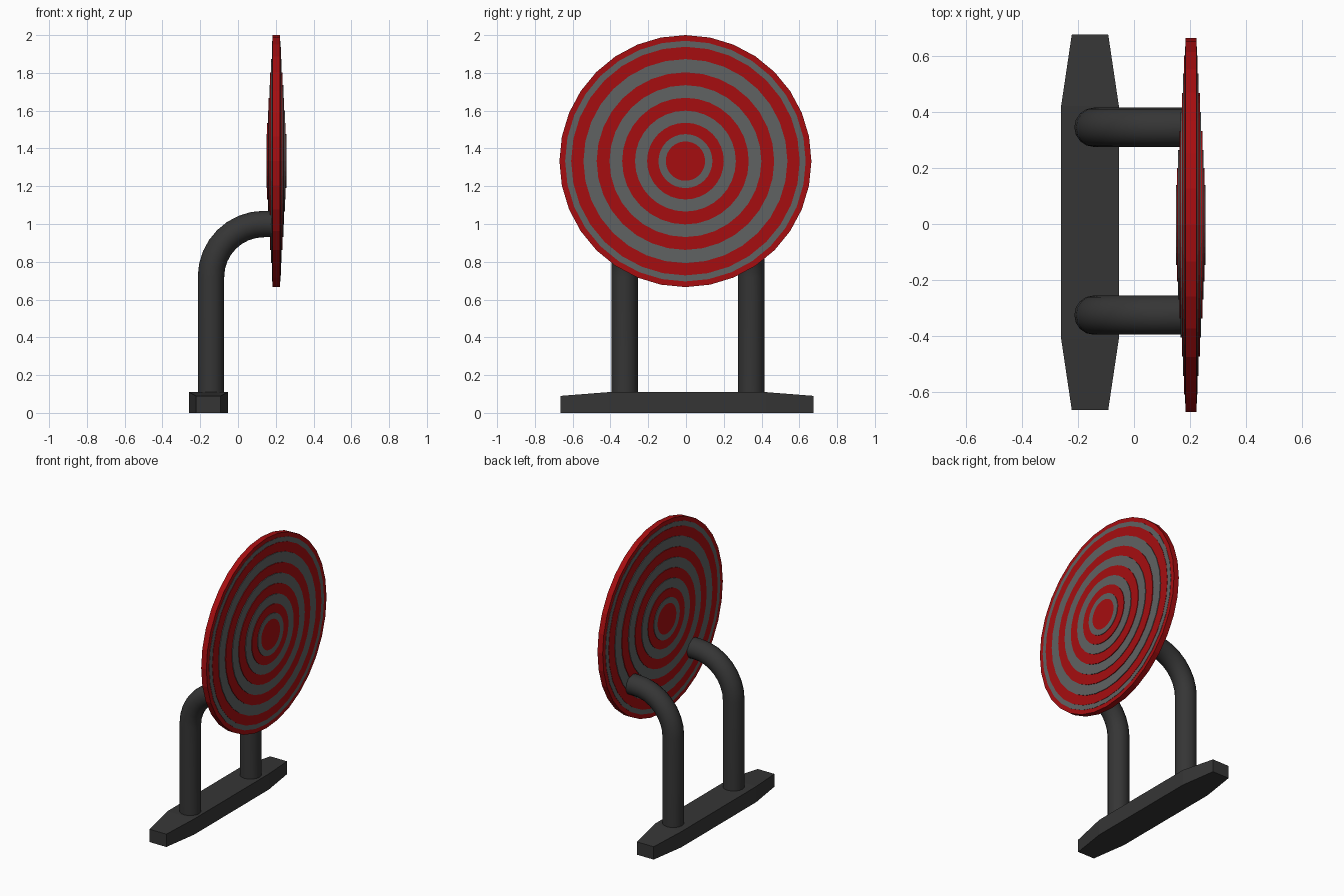
import bpy, bmesh
from math import sin, cos, pi

if "Cube" in bpy.data.objects:
    bpy.data.objects.remove(bpy.data.objects["Cube"], do_unlink=True)


def material(name, color):
    m = bpy.data.materials.new(name)
    m.use_nodes = True
    m.diffuse_color = color
    m.node_tree.nodes["Principled BSDF"].inputs["Base Color"].default_value = color
    return m


red = material("target red", (0.38, 0.004, 0.005, 1))
grey = material("ring grey", (0.115, 0.123, 0.123, 1))
dark = material("dark metal", (0.036, 0.036, 0.036, 1))


def finish(name, bm, mats):
    bmesh.ops.recalc_face_normals(bm, faces=bm.faces)
    mesh = bpy.data.meshes.new(name)
    bm.to_mesh(mesh)
    bm.free()
    for m in mats:
        mesh.materials.append(m)
    obj = bpy.data.objects.new(name, mesh)
    bpy.context.collection.objects.link(obj)
    return obj


# Base bar: top outline tapered to both ends, ends slightly lower
def build_base():
    mid_x, mid_y = -0.157, 0.006
    sections = [(-0.67, 0.065, 0.09), (-0.415, 0.103, 0.11),
                (0.415, 0.103, 0.11), (0.67, 0.065, 0.09)]
    bm = bmesh.new()
    loops = []
    for y, w, h in sections:
        corners = [(-w, 0), (w, 0), (w, h), (-w, h)]
        loops.append([bm.verts.new((mid_x + x, mid_y + y, z)) for x, z in corners])
    for a, b in zip(loops, loops[1:]):
        for i in range(4):
            j = (i + 1) % 4
            bm.faces.new((a[i], a[j], b[j], b[i]))
    bm.faces.new(loops[0])
    bm.faces.new(loops[-1])
    finish("base_bar", bm, [dark])


# Bent support pipe: upright, quarter bend, short run into the disc
def build_pipe(name, y):
    x0, z0, bend, steps = -0.143, 0.72, 0.28, 8
    path = [(x0, 0.08)]
    for i in range(steps + 1):
        a = pi / 2 * i / steps
        path.append((x0 + bend * (1 - cos(a)), z0 + bend * sin(a)))
    path.append((0.2, z0 + bend))
    curve = bpy.data.curves.new(name, "CURVE")
    curve.dimensions = "3D"
    curve.bevel_depth = 0.07
    curve.bevel_resolution = 6
    curve.use_fill_caps = True
    spline = curve.splines.new("POLY")
    spline.points.add(len(path) - 1)
    for p, (x, z) in zip(spline.points, path):
        p.co = (x, y, z, 1)
    curve.materials.append(dark)
    obj = bpy.data.objects.new(name, curve)
    bpy.context.collection.objects.link(obj)
    bpy.ops.object.select_all(action="DESELECT")
    obj.select_set(True)
    bpy.context.view_layer.objects.active = obj
    bpy.ops.object.convert(target="MESH")
    bpy.ops.object.shade_smooth_by_angle(angle=pi / 6)


# Target disc: stepped rings on both faces, alternating red and grey
def build_disc():
    radii = [0.667, 0.637, 0.605, 0.54, 0.47, 0.402, 0.335, 0.267, 0.203, 0.143, 0.104]
    sides, cx, cy, cz = 32, 0.203, -0.003, 1.333
    bm = bmesh.new()

    def circle(r, x):
        return [bm.verts.new((cx + x, cy + r * sin(2 * pi * i / sides),
                              cz + r * cos(2 * pi * i / sides))) for i in range(sides)]

    def bridge(a, b, mat):
        for i in range(sides):
            j = (i + 1) % sides
            bm.faces.new((a[i], a[j], b[j], b[i])).material_index = mat

    rims = []
    for side in (-1, 1):
        previous = None
        for k, r in enumerate(radii):
            half = 0.02 + 0.033 * min(1, (radii[0] - r) / (radii[0] - radii[-2]))
            outer = circle(r, side * half)
            if previous is None:
                rims.append(outer)
            else:
                low = circle(r, side * last_half)
                bridge(previous, low, (k - 1) % 2)
                if half > last_half:
                    bridge(low, outer, k % 2)
                else:
                    outer = low
            previous, last_half = outer, half
        bm.faces.new(previous).material_index = 0
    bridge(rims[0], rims[1], 0)
    bmesh.ops.remove_doubles(bm, verts=bm.verts, dist=0.0001)
    bmesh.ops.delete(bm, geom=[v for v in bm.verts if not v.link_faces], context="VERTS")
    finish("target_disc", bm, [red, grey])


build_base()
build_pipe("left_pipe", 0.345)
build_pipe("right_pipe", -0.325)
build_disc()
